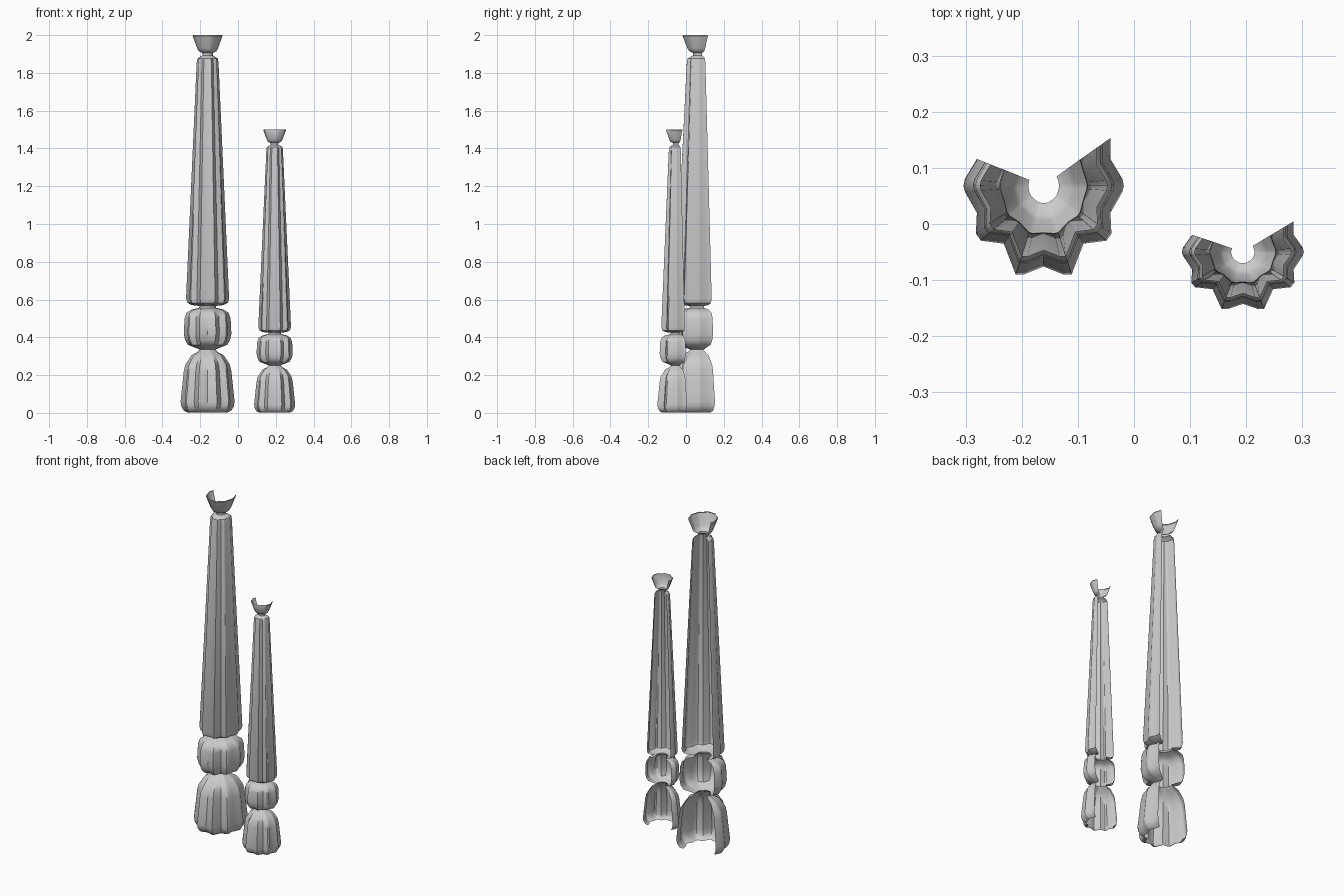
import bpy, math

if "Cube" in bpy.data.objects:
    bpy.data.objects.remove(bpy.data.objects["Cube"])

# Fluted cross-section: front valley round to the side lobe (widest x = 1)
half = [(0, -81), (20, -89), (28, -89), (40, -58), (63, -55), (68, -48),
        (67, -27), (79, -6), (80.5, 0), (79, 7), (67, 27)]
section = [(-x, y) for x, y in reversed(half[1:])] + half + [(67, 48)]

# Profile: radius, height, strength of fluting
profile = [
    (.108, .003, .9), (.126, .012, 1), (.139, .035, 1), (.143, .06, 1),
    (.126, .22, 1), (.118, .255, 1), (.086, .305, .9), (.055, .322, .5), (.042, .335, .2),
    (.065, .345, .5), (.104, .36, .9), (.119, .385, 1), (.126, .42, 1),
    (.122, .50, 1), (.112, .53, .9), (.085, .547, .7), (.046, .556, .2), (.044, .566, .2),
    (.085, .571, .7), (.107, .583, .9), (.114, .605, 1),
    (.058, 1.855, .8), (.054, 1.876, .7), (.040, 1.886, .4), (.028, 1.892, .1),
    (.028, 1.905, .1), (.048, 1.915, .25), (.056, 1.93, .3), (.080, 1.995, .35), (.078, 2.0, .35)]


def candlestick(name, cx, cy, sx, sy, sz):
    """Open-backed fluted shell swept up the profile."""
    verts, faces = [], []
    n = len(section)
    for r, z, k in profile:
        for px, py in section:
            a = math.atan2(py / 1.1, px)
            qx, qy = math.cos(a) * .98, math.sin(a) * 1.1
            x = qx + (px / 80.5 - qx) * k
            y = qy + (py / 80.5 - qy) * k
            verts.append((cx + r * x * sx, cy + r * y * sy, z * sz))
    for i in range(len(profile) - 1):
        for j in range(n - 1):
            a = i * n + j
            faces.append((a, a + 1, a + n + 1, a + n))
    mesh = bpy.data.meshes.new(name)
    mesh.from_pydata(verts, [], faces)
    ob = bpy.data.objects.new(name, mesh)
    bpy.context.collection.objects.link(ob)
    bpy.ops.object.select_all(action='DESELECT')
    ob.select_set(True)
    bpy.context.view_layer.objects.active = ob
    bpy.ops.object.shade_smooth_by_angle(angle=math.radians(40))


candlestick("tall_fluted_column", -.161, .068, 1, 1, 1)
candlestick("short_fluted_column", .194, -.050, .76, .642, .75)
